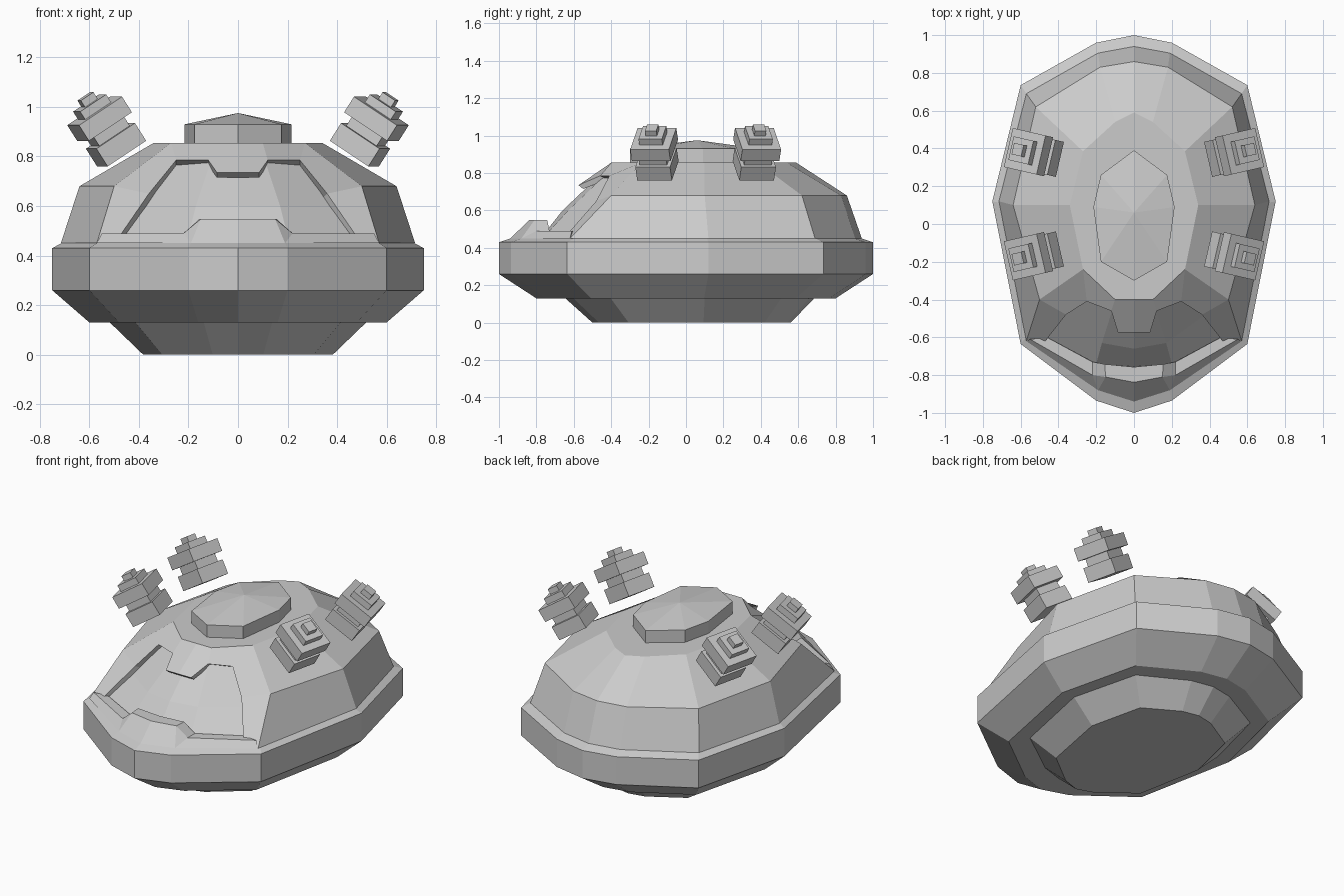
import bpy, bmesh
from mathutils import Matrix, Vector
from math import radians

if "Cube" in bpy.data.objects:
    bpy.data.objects.remove(bpy.data.objects["Cube"])


def finish(name, bm, mirror=False):
    if mirror:
        g = bm.verts[:] + bm.edges[:] + bm.faces[:]
        bmesh.ops.mirror(bm, geom=g, axis='X', merge_dist=0.0005)
        bmesh.ops.remove_doubles(bm, verts=bm.verts[:], dist=0.0005)
    bmesh.ops.recalc_face_normals(bm, faces=bm.faces[:])
    me = bpy.data.meshes.new(name)
    bm.to_mesh(me)
    bm.free()
    ob = bpy.data.objects.new(name, me)
    bpy.context.collection.objects.link(ob)
    return ob


def loft(name, rings, caps=True):
    """Skin closed rings of points."""
    bm = bmesh.new()
    rows = [[bm.verts.new(p) for p in r] for r in rings]
    n = len(rows[0])
    for a, b in zip(rows, rows[1:]):
        for i in range(n):
            j = (i + 1) % n
            bm.faces.new((a[i], a[j], b[j], b[i]))
    if caps:
        bm.faces.new(rows[0])
        bm.faces.new(rows[-1])
    return finish(name, bm)


def half_surface(name, pts, faces):
    """Right half from named points, mirrored in x."""
    bm = bmesh.new()
    v = {k: bm.verts.new(p) for k, p in pts.items()}
    for f in faces.split():
        bm.faces.new([v[k] for k in f])
    return finish(name, bm, True)


def around(half):
    return half + [(-x, y) for x, y in half[-2:0:-1]]


# Lower hull: twelve-sided outline with stepped belly
outline = around([(0, 1), (.2, .96), (.6, .735), (.75, .12),
                  (.6, -.635), (.2, -.935), (0, -1)])


def ring(sx, sy, z, dy=0):
    return [(x * sx, y * sy + dy, z) for x, y in outline]


loft("lower_hull", [ring(.51, .53, 0, .03), ring(.69, .665, .13, .02),
                    ring(.8, .8, .13), ring(1, 1, .26), ring(1, 1, .43),
                    ring(.95, .94, .45)])

# Upper shell: three part-rings from the back round to the windscreen
bm = bmesh.new()
rows = [
    (.45, [(0, .94), (.19, .905), (.57, .69), (.715, .12), (.57, -.62)]),
    (.68, [(0, .86), (.18, .83), (.52, .62), (.64, .1), (.5, -.4)]),
    (.855, [(0, .59), (.1, .54), (.27, .385), (.34, .1), (.27, -.24)]),
]
grid = [[bm.verts.new((x, y, z)) for x, y in r] for z, r in rows]
for a, b in zip(grid, grid[1:]):
    for i in range(4):
        bm.faces.new((a[i], a[i + 1], b[i + 1], b[i]))
front = [bm.verts.new(p) for p in ((.1, -.4, .855), (0, -.4, .855))]
bm.faces.new(grid[2] + front)
finish("upper_shell", bm, True)

# Windscreen frame with overhanging brim
half_surface("windscreen_frame", {
    'A': (.27, -.24, .855), 'B': (.5, -.4, .68), 'C': (.57, -.62, .45),
    'D': (.47, -.62, .49), 'E': (.36, -.48, .65), 'F': (.25, -.41, .785),
    'G': (.12, -.46, .785), 'H': (.085, -.575, .735), 'I': (0, -.575, .735),
    'J': (.1, -.4, .855), 'K': (0, -.4, .855),
    'f': (.25, -.37, .765), 'g': (.12, -.42, .765), 'h': (.085, -.55, .715),
    'i': (0, -.55, .715), 'd': (.45, -.59, .47), 'e': (.345, -.45, .635),
    'k': (0, -.38, .78),
}, "ABEF BCDE AFGJ JGHIK FGgf GHhg HIih DEed EFfe fgk ghik")

# Recessed windscreen
half_surface("windscreen", {
    'a': (0, -.755, .48), 'b': (.2, -.74, .48), 'c': (.46, -.6, .48),
    'd': (0, -.66, .6), 'e': (.17, -.63, .6), 'f': (.37, -.485, .6),
    'g': (0, -.47, .78), 'h': (.11, -.44, .78), 'i': (.25, -.35, .78),
}, "abed bcfe dehg efih")

# Raised nose in front of the windscreen
half_surface("nose_ridge", {
    'a': (0, -.94, .45), 'b': (.19, -.88, .45), 'c': (.57, -.62, .45),
    'd': (0, -.838, .548), 'e': (.15, -.81, .548), 'f': (.22, -.8, .49),
    'g': (.55, -.61, .49), 'h': (0, -.757, .548), 'i': (.155, -.742, .548),
    'j': (.22, -.73, .49), 'k': (.46, -.6, .49), 'm': (0, -.755, .46),
    'n': (.155, -.742, .46), 'o': (.22, -.73, .46), 'p': (.46, -.6, .46),
}, "abed bfe bcgf deih efji fgkj hinm ijon jkpo ckg")

# Roof hatch: eight-sided with a low peak
hatch = around([(0, .39), (.175, .26), (.215, .09), (.175, -.2), (0, -.3)])
loft("roof_hatch", [[(x, y, .85) for x, y in hatch],
                    [(x, y, .93) for x, y in hatch],
                    [(x * .01, .06 + y * .01, .975) for x, y in hatch]])

# Four tilted thrusters made of stacked square blocks
stack = [(.095, 0), (.095, .085), (.075, .085), (.075, .13), (.106, .13),
         (.106, .205), (.064, .205), (.064, .243), (.031, .243), (.031, .275)]
square = [(-1, -1), (1, -1), (1, 1), (-1, 1)]
for side, sname in ((1, "right"), (-1, "left")):
    for y, turn, pname in ((-.15, -13, "front"), (.36, 13, "rear")):
        m = (Matrix.Translation((side * .47, y, .812))
             @ Matrix.Rotation(radians(turn * side), 4, 'Z')
             @ Matrix.Rotation(radians(33 * side), 4, 'Y'))
        loft(f"{pname}_{sname}_thruster",
             [[m @ Vector((x * h, v * h, t)) for x, v in square]
              for h, t in stack])
